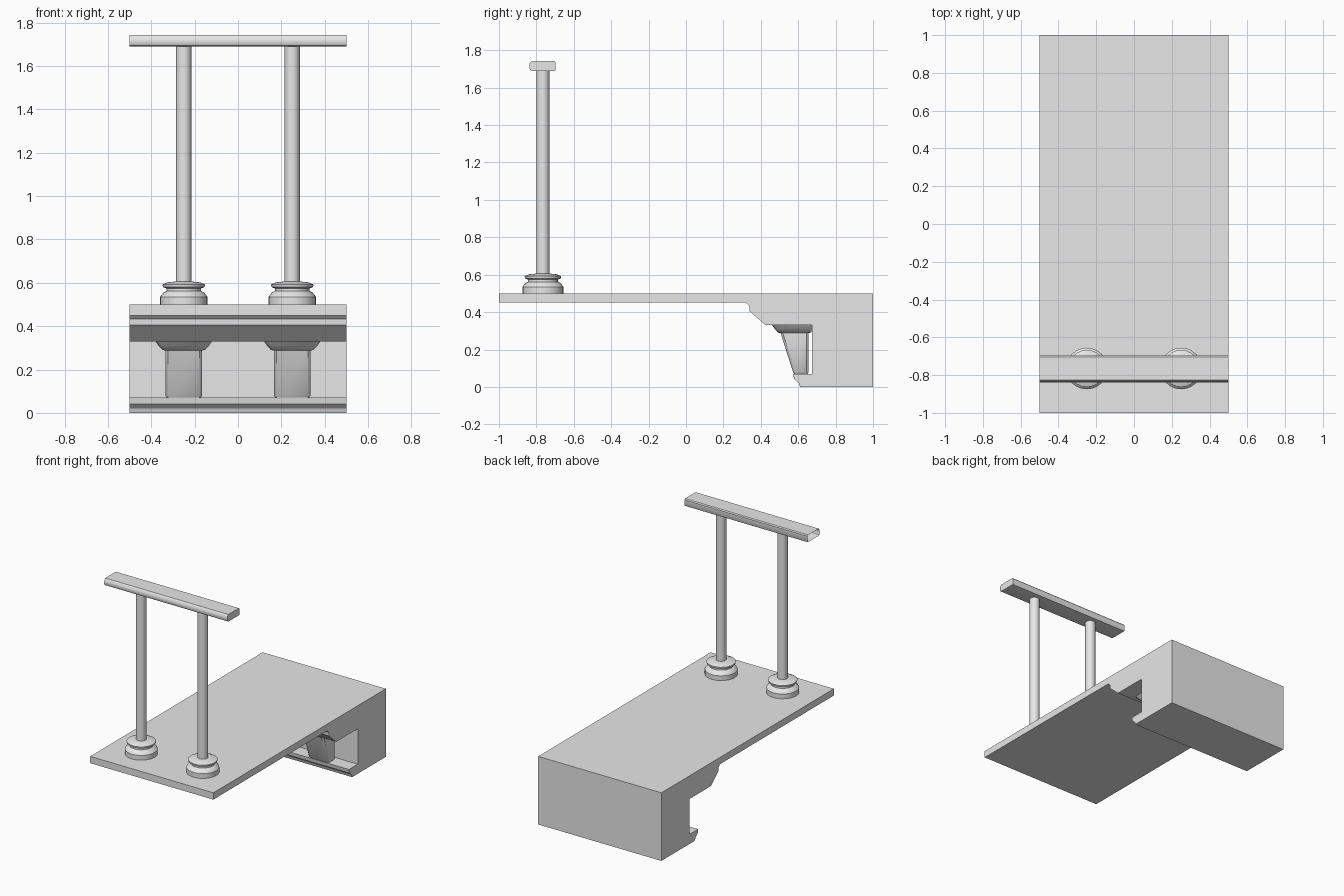
import bpy
import bmesh
import math
from mathutils import Vector

cube = bpy.data.objects.get("Cube")
if cube:
    bpy.data.objects.remove(cube, do_unlink=True)

# One plain grey for everything
grey = bpy.data.materials.new("light_grey")
grey.use_nodes = True
grey.diffuse_color = (0.8, 0.8, 0.8, 1)
grey.node_tree.nodes["Principled BSDF"].inputs["Base Color"].default_value = (0.8, 0.8, 0.8, 1)


def finish(name, bm, smooth=None):
    bmesh.ops.recalc_face_normals(bm, faces=bm.faces)
    mesh = bpy.data.meshes.new(name)
    bm.to_mesh(mesh)
    bm.free()
    mesh.materials.append(grey)
    obj = bpy.data.objects.new(name, mesh)
    bpy.context.collection.objects.link(obj)
    if smooth:
        bpy.ops.object.select_all(action="DESELECT")
        obj.select_set(True)
        bpy.context.view_layer.objects.active = obj
        bpy.ops.object.shade_smooth_by_angle(angle=math.radians(smooth))
    return obj


def extrude_x(name, profile, half, open_right=False, smooth=None):
    """Extrude a (y, z) profile from -half to half along x."""
    bm = bmesh.new()
    face = bm.faces.new([bm.verts.new((-half, y, z)) for y, z in profile])
    new = bmesh.ops.extrude_face_region(bm, geom=[face], use_keep_orig=True)
    moved = [v for v in new["geom"] if isinstance(v, bmesh.types.BMVert)]
    bmesh.ops.translate(bm, verts=moved, vec=Vector((2 * half, 0, 0)))
    bmesh.ops.recalc_face_normals(bm, faces=bm.faces)
    if open_right:
        bmesh.ops.delete(bm, geom=[face], context="FACES_ONLY")
    return finish(name, bm, smooth)


def lathe(name, profile, x, y, sides):
    """Spin an (r, z) profile around a vertical axis, closing both ends."""
    bm = bmesh.new()
    rings = []
    for r, z in profile:
        angles = [2 * math.pi * i / sides for i in range(sides)]
        rings.append([bm.verts.new((x + r * math.cos(a), y + r * math.sin(a), z)) for a in angles])
    for low, high in zip(rings, rings[1:]):
        for i in range(sides):
            j = (i + 1) % sides
            bm.faces.new((low[i], low[j], high[j], high[i]))
    bm.faces.new(rings[0])
    bm.faces.new(rings[-1])
    return finish(name, bm, 35)


def loft(name, x, sections, bevel):
    """Stack rectangles (half width, front y, back y, z) with cut corners."""
    bm = bmesh.new()
    rings = []
    for w, f, b, z in sections:
        c = bevel
        pts = [(-w + c, f), (w - c, f), (w, f + c), (w, b - c),
               (w - c, b), (-w + c, b), (-w, b - c), (-w, f + c)]
        rings.append([bm.verts.new((x + px, py, z)) for px, py in pts])
    for low, high in zip(rings, rings[1:]):
        for i in range(len(low)):
            j = (i + 1) % len(low)
            bm.faces.new((low[i], low[j], high[j], high[i]))
    bm.faces.new(rings[0])
    bm.faces.new(rings[-1])
    return finish(name, bm, 40)


# Platform slab with the recessed block below its back end
extrude_x("platform", [
    (-1, 0.45), (-1, 0.5), (1, 0.5), (1, 0), (0.61, 0), (0.603, 0.02),
    (0.578, 0.042), (0.573, 0.07), (0.675, 0.07), (0.675, 0.33),
    (0.425, 0.33), (0.34, 0.405), (0.338, 0.432), (0.32, 0.45)], 0.5)

# Handrail with rounded edges, a hollow tube at its right end
extrude_x("handrail", [
    (-0.82, 1.69), (-0.7, 1.69), (-0.697, 1.695), (-0.697, 1.735),
    (-0.703, 1.742), (-0.825, 1.742), (-0.836, 1.73), (-0.838, 1.705),
    (-0.832, 1.694)], 0.5, open_right=True, smooth=40)

for side, x in (("left", 0.25), ("right", -0.25)):
    # Post and its turned foot
    lathe(side + "_post", [(0.035, 0.5), (0.035, 1.692)], x, -0.765, 20)
    lathe(side + "_post_foot", [
        (0.11, 0.5), (0.11, 0.535), (0.094, 0.555), (0.08, 0.562),
        (0.08, 0.574), (0.096, 0.58), (0.098, 0.592), (0.075, 0.602),
        (0.035, 0.606)], x, -0.765, 24)

    # Tapered corbel and the flared collar above it
    loft(side + "_corbel", x, [
        (0.078, 0.577, 0.65, 0.07), (0.084, 0.572, 0.656, 0.08),
        (0.084, 0.502, 0.656, 0.3)], 0.012)
    loft(side + "_corbel_collar", x, [
        (0.085, 0.502, 0.657, 0.287), (0.1, 0.49, 0.67, 0.292),
        (0.117, 0.475, 0.675, 0.31), (0.13, 0.46, 0.675, 0.33)], 0.015)
